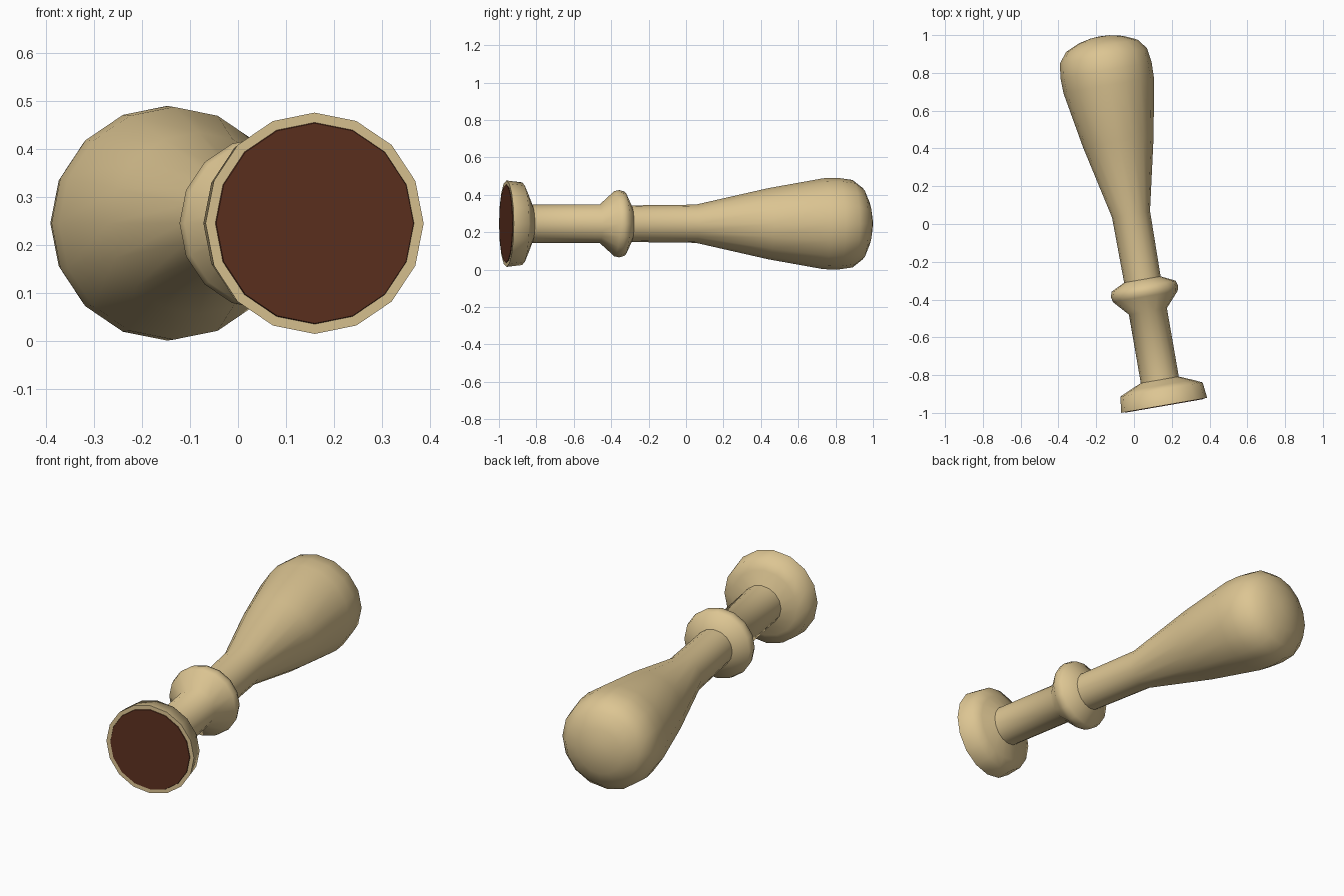
import bpy, bmesh, math
from mathutils import Matrix, Vector

if "Cube" in bpy.data.objects:
    bpy.data.objects.remove(bpy.data.objects["Cube"])

SIDES = 16
TILT = math.radians(9.85)
BASE = Vector((0.16, -0.96, 0.245))


def material(name, rgb):
    m = bpy.data.materials.new(name)
    m.diffuse_color = (*rgb, 1)
    m.use_nodes = True
    m.node_tree.nodes["Principled BSDF"].inputs["Base Color"].default_value = m.diffuse_color
    return m


wood = material("pale_wood", (0.72, 0.56, 0.29))
felt = material("brown_felt", (0.11, 0.03, 0.014))

# the handle's axis lies flat, turned slightly towards -x
axis = Vector((-math.sin(TILT), math.cos(TILT), 0))
side = Vector((math.cos(TILT), math.sin(TILT), 0))
up = Vector((0, 0, 1))


def lathe(name, profile, mat):
    """Revolve (distance along axis, radius) points around the tilted axis."""
    bm = bmesh.new()
    rings = []
    for t, r in profile:
        c = BASE + axis * t
        if r == 0:
            rings.append([bm.verts.new(c)])
            continue
        ring = []
        for i in range(SIDES):
            a = 2 * math.pi * i / SIDES
            ring.append(bm.verts.new(c + side * r * math.cos(a) + up * r * math.sin(a)))
        rings.append(ring)
    for a, b in zip(rings, rings[1:]):
        for i in range(SIDES):
            j = (i + 1) % SIDES
            vs = [a[i % len(a)], a[j % len(a)], b[j % len(b)], b[i % len(b)]]
            bm.faces.new(list(dict.fromkeys(vs)))
    bmesh.ops.recalc_face_normals(bm, faces=bm.faces)
    me = bpy.data.meshes.new(name)
    bm.to_mesh(me)
    bm.free()
    me.materials.append(mat)
    ob = bpy.data.objects.new(name, me)
    bpy.context.collection.objects.link(ob)
    bpy.ops.object.select_all(action='DESELECT')
    ob.select_set(True)
    bpy.context.view_layer.objects.active = ob
    bpy.ops.object.shade_smooth_by_angle(angle=math.radians(62))
    return ob


# turned body: foot, stem, collar, neck and bulb
lathe("turned_handle", [
    (0, 0), (0, 0.231), (0.085, 0.221), (0.108, 0.17), (0.137, 0.102),
    (0.505, 0.102), (0.585, 0.174), (0.612, 0.18), (0.64, 0.172), (0.676, 0.098),
    (1.027, 0.102), (1.42, 0.19), (1.72, 0.243), (1.80, 0.245), (1.878, 0.234),
    (1.932, 0.192), (1.965, 0.118), (1.98, 0.05), (1.983, 0)], wood)

# felt pad on the foot
lathe("felt_pad", [(0.001, 0), (0.001, 0.211), (-0.003, 0.209), (-0.003, 0)], felt)
